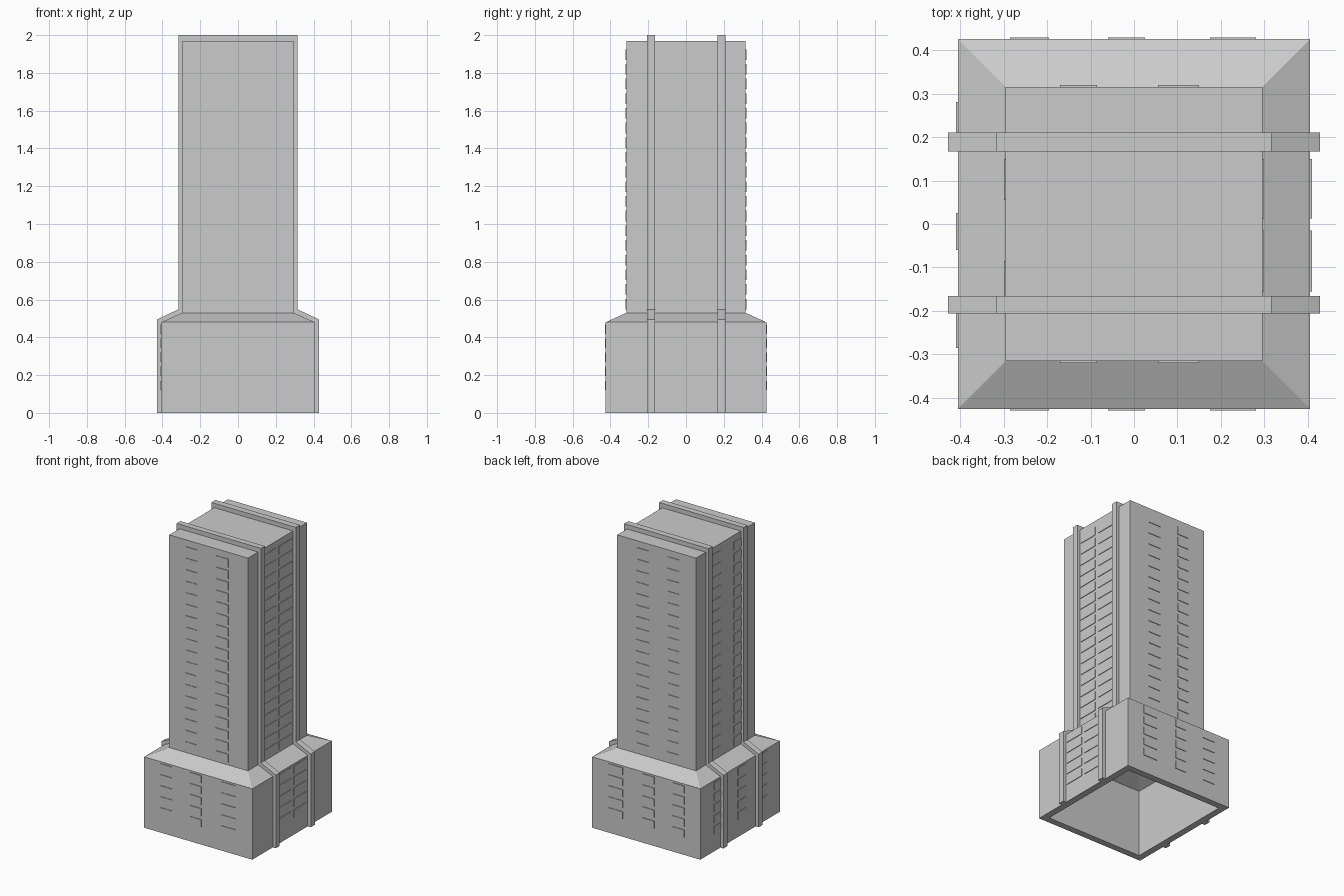
import bpy, bmesh

if "Cube" in bpy.data.objects:
    bpy.data.objects.remove(bpy.data.objects["Cube"])

def new_object(name, bm):
    bmesh.ops.recalc_face_normals(bm, faces=bm.faces)
    me = bpy.data.meshes.new(name)
    bm.to_mesh(me)
    bm.free()
    ob = bpy.data.objects.new(name, me)
    bpy.context.collection.objects.link(ob)
    return ob

def ring(bm, hx, hy, z):
    return [bm.verts.new((sx * hx, sy * hy, z))
            for sx, sy in ((-1, -1), (1, -1), (1, 1), (-1, 1))]

# Hollow building shell: podium, sloped shoulder, tower, flat roof, open below
def shell_part(bm, sections):
    rings = [ring(bm, *s) for s in sections]
    for a, b in zip(rings, rings[1:]):
        for i in range(4):
            j = (i + 1) % 4
            bm.faces.new((a[i], a[j], b[j], b[i]))
    return rings

outer = [(0.405, 0.425, 0), (0.405, 0.425, 0.48), (0.295, 0.315, 0.53), (0.295, 0.315, 1.97)]
inner = [(0.36, 0.38, 0), (0.36, 0.38, 0.455), (0.26, 0.28, 0.50), (0.26, 0.28, 1.93)]
bm = bmesh.new()
o = shell_part(bm, outer)
n = shell_part(bm, inner)
bm.faces.new(o[-1])
bm.faces.new(n[-1])
for i in range(4):
    j = (i + 1) % 4
    bm.faces.new((o[0][i], o[0][j], n[0][j], n[0][i]))
new_object("building_shell", bm)

# Two ribs running up one side, over the roof and down the other
def rib(name, y0, y1):
    out = [(0.428, 0), (0.428, 0.495), (0.316, 0.548), (0.316, 2.0)]
    inn = [(0.395, 0), (0.395, 0.475), (0.285, 0.525), (0.285, 1.96)]
    out += [(-x, z) for x, z in reversed(out)]
    inn += [(-x, z) for x, z in reversed(inn)]
    bm = bmesh.new()
    rows = [[bm.verts.new((x, y, z)) for x, z in p]
            for p, y in ((out, y0), (out, y1), (inn, y1), (inn, y0))]
    for k in range(4):
        a, b = rows[k], rows[(k + 1) % 4]
        for i in range(len(out) - 1):
            bm.faces.new((a[i], a[i + 1], b[i + 1], b[i]))
    bm.faces.new([r[0] for r in rows])
    bm.faces.new([r[-1] for r in rows])
    new_object(name, bm)

rib("front_rib", -0.206, -0.165)
rib("back_rib", 0.167, 0.21)

# Thin window panels: axis is the wall normal, face its signed position
def windows(name, axis, face, columns, z0, pitch, rows, height):
    bm = bmesh.new()
    depth = 0.004 if face > 0 else -0.004
    for a, b in columns:
        for r in range(rows):
            zc = z0 + r * pitch
            lo, hi = sorted((face - depth, face + depth))
            c, m = (a + b) / 2, (lo + hi) / 2
            verts = bmesh.ops.create_cube(bm, size=1)["verts"]
            size = (b - a, hi - lo, height) if axis == "y" else (hi - lo, b - a, height)
            pos = (c, m, zc) if axis == "y" else (m, c, zc)
            bmesh.ops.scale(bm, vec=size, verts=verts)
            bmesh.ops.translate(bm, vec=pos, verts=verts)
    new_object(name, bm)

TOWER = (0.576, 0.0777, 18, 0.056)
PODIUM = (0.145, 0.0745, 5, 0.05)
wide = [(-0.155, -0.015), (0.013, 0.15)]
pair = [(-0.17, -0.085), (0.055, 0.15)]
triple = [(-0.285, -0.195), (-0.06, 0.025), (0.175, 0.28)]

for side, s in (("front", -1), ("back", 1)):
    windows(side + "_tower_windows", "y", s * 0.315, pair, *TOWER)
    windows(side + "_podium_windows", "y", s * 0.425, triple, *PODIUM)
windows("right_tower_windows", "x", 0.295, wide, *TOWER)
windows("right_podium_windows", "x", 0.405, wide, *PODIUM)
windows("left_tower_windows", "x", -0.295, pair, *TOWER)
windows("left_podium_windows", "x", -0.405, triple, *PODIUM)
